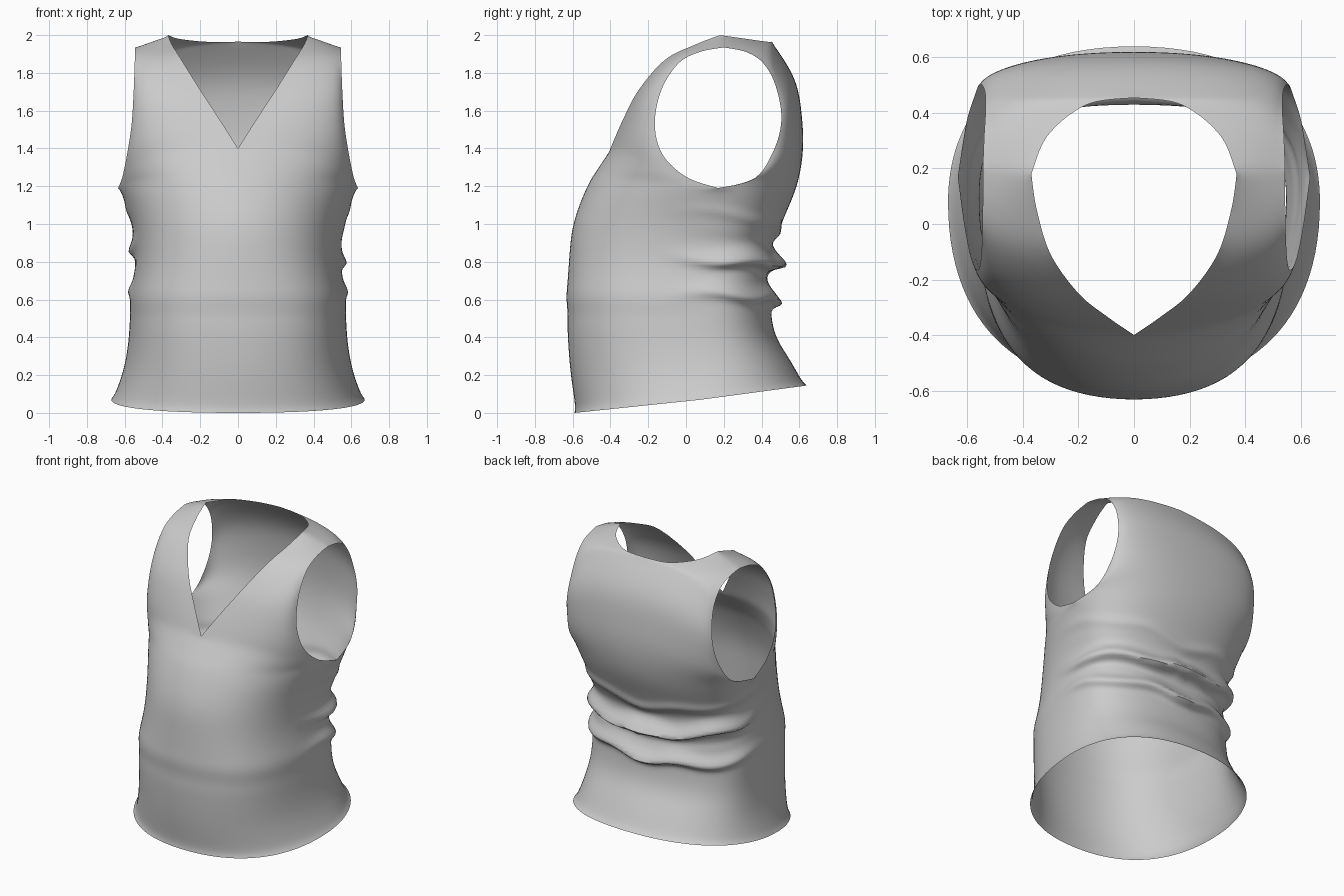
import bpy, bmesh, math
from mathutils import Vector

if "Cube" in bpy.data.objects:
    bpy.data.objects.remove(bpy.data.objects["Cube"])

COLS = 26      # columns per quarter panel
STEPS = 12     # rows between key rows
ARMPIT = 6     # key row where the armholes start

# Side seam from hem to armpit, shared by front and back
side = [(.67, .08, .07), (.615, .10, .22), (.585, .10, .40), (.578, .10, .60),
        (.552, .12, .80), (.575, .15, 1.0), (.635, .17, 1.19)]

# Centre line then neckline; side seam then armhole edge
front_in = [(0, -.59, 0), (0, -.62, .2), (0, -.635, .4), (0, -.64, .6),
            (0, -.63, .8), (0, -.61, 1.0), (0, -.535, 1.2), (0, -.47, 1.3),
            (0, -.40, 1.4), (.095, -.335, 1.55), (.2, -.25, 1.71),
            (.3, -.11, 1.87), (.35, .05, 1.95), (.37, .18, 2.0)]
front_out = side + [(.612, 0, 1.25), (.587, -.125, 1.37), (.563, -.165, 1.53),
                    (.552, -.13, 1.71), (.547, -.04, 1.85), (.545, .07, 1.91),
                    (.545, .2, 1.935)]
back_in = [(0, .64, .145), (0, .56, .28), (0, .475, .42), (0, .45, .6),
           (0, .45, .8), (0, .51, 1.0), (0, .59, 1.19), (0, .622, 1.37),
           (0, .618, 1.55), (0, .58, 1.77), (0, .455, 1.965),
           (.17, .43, 1.965), (.31, .32, 1.98), (.37, .18, 2.0)]
back_out = side + [(.605, .36, 1.24), (.575, .46, 1.38), (.555, .505, 1.55),
                   (.537, .475, 1.73), (.535, .41, 1.85), (.54, .32, 1.91),
                   (.545, .2, 1.935)]

# Section fullness per key row: along x, along y, straightness at the shoulder
shoulder = [(.56, .56, 0), (.55, .55, .3), (.55, .55, .65), (.55, .55, 1)]
front_full = [(k, k, 0) for k in (.64, .67, .71, .72, .68, .62, .58, .57, .56, .56)] + shoulder
back_full = [(.78, .48, 0), (.74, .55, 0), (.68, .64, 0)] + [(.66, .66, 0)] * 6 \
    + [(.62, .62, 0)] + shoulder


def spline(keys):
    """Smooth curve through the keys."""
    p = [Vector(k) for k in keys]
    out = []
    for i in range(len(p) - 1):
        a, b, c, d = p[max(i - 1, 0)], p[i], p[i + 1], p[min(i + 2, len(p) - 1)]
        for s in range(STEPS):
            t = s / STEPS
            out.append(b + (c - a) * (t / 2) + (2 * a - 5 * b + 4 * c - d) * (t * t / 2)
                       + (3 * b - a - 3 * c + d) * (t ** 3 / 2))
    return out + [p[-1]]


def edge(keys, corner):
    """Curve with one sharp corner."""
    return spline(keys[:corner + 1])[:-1] + spline(keys[corner:])


def ridge(z, centre, width):
    return math.exp(-((z - centre) / width) ** 2)


def fold(p):
    """Bunched cloth at the waist, strongest at the back, climbing more on the left."""
    if not .3 < p.z < 1.15:
        return p
    ang = math.atan2(abs(p.x), p.y - .05)            # 0 at back, pi at front
    k = max(0, min(1, (1.95 - ang) / .75))
    k = k * k * (3 - 2 * k)
    up = min(ang, 1.7) / 1.7
    climb = up * (.06 - .04 * max(-1, min(1, p.x / .4)))
    wave = .012 * math.sin(7 * ang + 1)
    d = k * (1 - .65 * up) * (
        .085 * ridge(p.z, .80 + climb + wave, .04)
        + .065 * ridge(p.z, .615 + .03 * up - wave, .04)
        - .012 * ridge(p.z, .90 + climb, .04)
        + .014 * ridge(p.z, .96 + .12 * up - wave, .03)
        - .012 * ridge(p.z, .71 + .07 * up, .03))
    d += .003 * (1 - k) * (ridge(p.z, .62, .06) - ridge(p.z, .52, .06))
    out = Vector((p.x, p.y - .05, 0)).normalized()
    return p + out * d - Vector((0, 0, .35 * max(d, 0)))


def panel(bm, inner, outer, full, sx, flip):
    """One quarter of the garment, swept between inner and outer edges."""
    rows = []
    for a, b, (kx, ky, flat) in zip(inner, outer, full):
        c1 = Vector((a.x + kx * (b.x - a.x), a.y, a.z))
        c2 = Vector((b.x, b.y + ky * (a.y - b.y), b.z + ky * (a.z - b.z)))
        c1 = c1.lerp(a.lerp(b, 1 / 3), flat)
        c2 = c2.lerp(a.lerp(b, 2 / 3), flat)
        row = []
        for c in range(COLS + 1):
            t = c / COLS
            s = 1 - t
            p = a * s ** 3 + c1 * (3 * s * s * t) + c2 * (3 * s * t * t) + b * t ** 3
            row.append(bm.verts.new((p.x * sx, p.y, p.z)))
        rows.append(row)
    for lo, hi in zip(rows, rows[1:]):
        for c in range(COLS):
            f = [lo[c], lo[c + 1], hi[c + 1], hi[c]]
            bm.faces.new(f[::-1] if flip else f)


bm = bmesh.new()
for sx in (1, -1):
    panel(bm, edge(front_in, 8), edge(front_out, ARMPIT), spline(front_full), sx, sx < 0)
    panel(bm, edge(back_in, 10), edge(back_out, ARMPIT), spline(back_full), sx, sx > 0)
bmesh.ops.remove_doubles(bm, verts=bm.verts, dist=.0004)

# Relax the cloth between its open edges, then bunch the waist
inside = [v for v in bm.verts if not v.is_boundary]
for _ in range(40):
    bmesh.ops.smooth_vert(bm, verts=inside, factor=.5,
                          use_axis_x=True, use_axis_y=True, use_axis_z=True)
for v in bm.verts:
    v.co = fold(v.co.copy())

mesh = bpy.data.meshes.new("vest")
bm.to_mesh(mesh)
bm.free()
vest = bpy.data.objects.new("vest", mesh)
bpy.context.collection.objects.link(vest)

cloth = bpy.data.materials.new("light_grey_cloth")
cloth.diffuse_color = (.6, .6, .6, 1)
cloth.use_nodes = True
cloth.node_tree.nodes["Principled BSDF"].inputs["Base Color"].default_value = cloth.diffuse_color
mesh.materials.append(cloth)

bpy.context.view_layer.objects.active = vest
vest.select_set(True)
bpy.ops.object.shade_smooth_by_angle(angle=math.radians(60))
